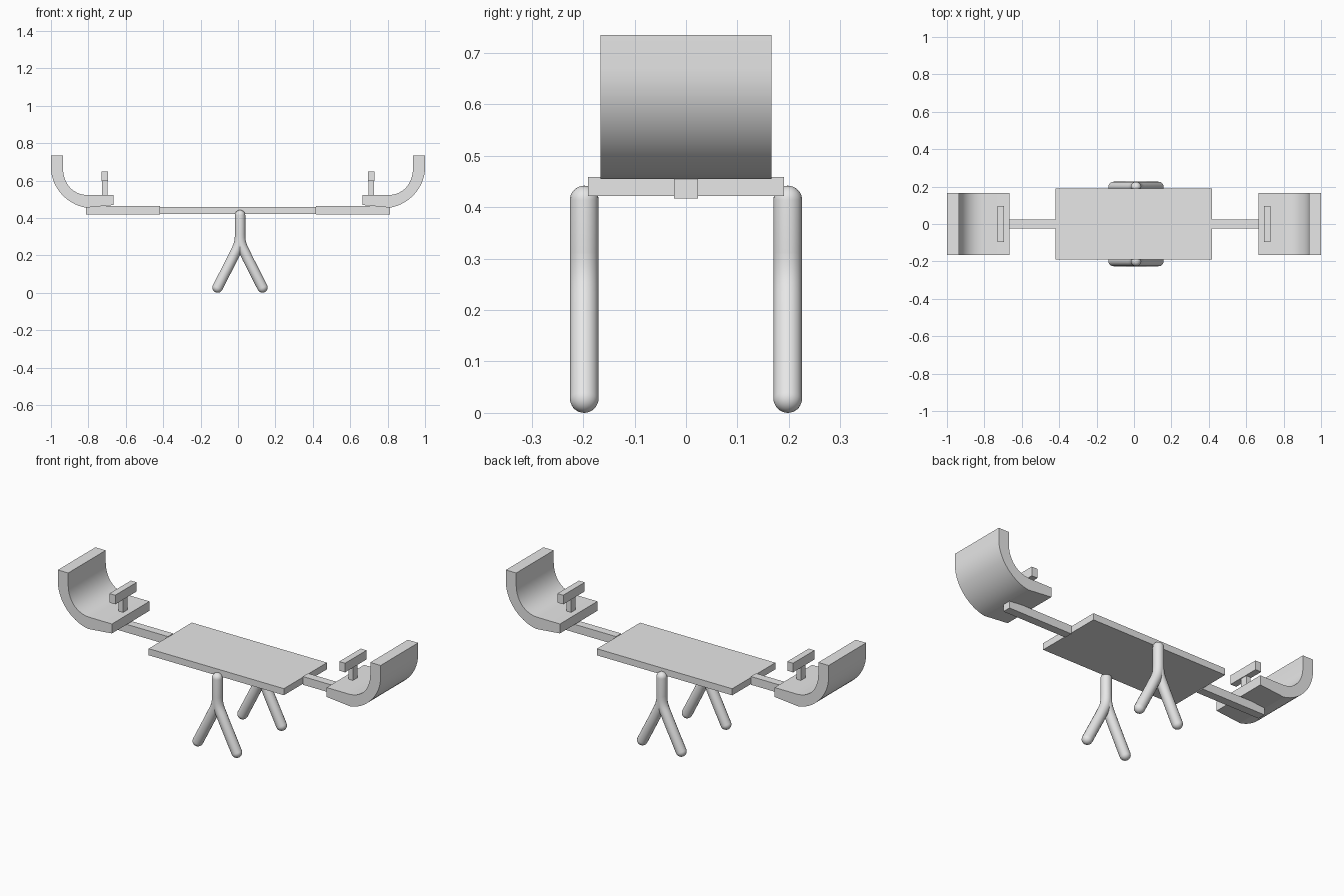
import bpy, bmesh, math
from mathutils import Vector

cube = bpy.data.objects.get("Cube")
if cube:
    bpy.data.objects.remove(cube, do_unlink=True)

grey = bpy.data.materials.new("light_grey")
grey.use_nodes = True
colour = (0.8, 0.8, 0.8, 1)
grey.diffuse_color = colour
grey.node_tree.nodes["Principled BSDF"].inputs["Base Color"].default_value = colour


def finish(name, mesh, angle):
    obj = bpy.data.objects.new(name, mesh)
    bpy.context.collection.objects.link(obj)
    mesh.materials.clear()
    mesh.materials.append(grey)
    bpy.ops.object.select_all(action='DESELECT')
    obj.select_set(True)
    bpy.context.view_layer.objects.active = obj
    bpy.ops.object.shade_smooth_by_angle(angle=math.radians(angle))
    return obj


def slab(name, profile, half_width):
    """Extrude an x-z profile evenly to both sides along y."""
    bm = bmesh.new()
    face = bm.faces.new([bm.verts.new((x, -half_width, z)) for x, z in profile])
    ext = bmesh.ops.extrude_face_region(bm, geom=[face])
    verts = [v for v in ext["geom"] if isinstance(v, bmesh.types.BMVert)]
    bmesh.ops.translate(bm, verts=verts, vec=(0, 2 * half_width, 0))
    bmesh.ops.recalc_face_normals(bm, faces=bm.faces)
    mesh = bpy.data.meshes.new(name)
    bm.to_mesh(mesh)
    bm.free()
    return finish(name, mesh, 12)


def box(name, x0, x1, half_width, z0, z1):
    return slab(name, [(x0, z0), (x1, z0), (x1, z1), (x0, z1)], half_width)


def bezier(a, b, c, d, steps=14):
    a, b, c, d = (Vector(p) for p in (a, b, c, d))
    return [a * (1-t)**3 + b * 3*t*(1-t)**2 + c * 3*t*t*(1-t) + d * t**3
            for t in (i / steps for i in range(steps + 1))]


def capsule_tube(name, path, radius, y):
    """Round tube along an x-z path with hemispherical ends."""
    rings = []
    first, last = (path[0] - path[1]).normalized(), (path[-1] - path[-2]).normalized()
    angles = [math.radians(a) for a in range(88, 0, -11)]
    for a in angles:
        rings.append((path[0] + first * radius * math.sin(a), math.cos(a)))
    rings += [(p, 1) for p in path]
    for a in reversed(angles):
        rings.append((path[-1] + last * radius * math.sin(a), math.cos(a)))
    curve = bpy.data.curves.new(name, 'CURVE')
    curve.dimensions = '3D'
    curve.bevel_depth = radius
    curve.bevel_resolution = 6
    curve.use_fill_caps = True
    spline = curve.splines.new('POLY')
    spline.points.add(len(rings) - 1)
    for point, (p, scale) in zip(spline.points, rings):
        point.co = (p.x, y, p.y, 1)
        point.radius = scale
    helper = bpy.data.objects.new(name + "_path", curve)
    bpy.context.collection.objects.link(helper)
    bpy.context.view_layer.update()
    graph = bpy.context.evaluated_depsgraph_get()
    mesh = bpy.data.meshes.new_from_object(helper.evaluated_get(graph))
    bpy.data.objects.remove(helper, do_unlink=True)
    return finish(name, mesh, 60)


# Central board
box("board", -0.42, 0.418, 0.191, 0.422, 0.459)

# Curved seat section: outer sweep, then inner sweep back up
outer = bezier((1, 0.67), (1, 0.56), (0.91, 0.47), (0.813, 0.455))
inner = bezier((0.80, 0.522), (0.885, 0.522), (0.936, 0.585), (0.936, 0.67))
seat = [(1, 0.735), *outer, (0.665, 0.469), (0.665, 0.522), *inner, (0.936, 0.735)]

# Arm, seat and T handle at each end
for side, s in (("left", 1), ("right", -1)):
    box(side + "_arm", s * 0.418, s * 0.812, 0.023, 0.417, 0.463)
    slab(side + "_seat", [(s * x, z) for x, z in seat], 0.166)
    box(side + "_handle_post", s * 0.698, s * 0.726, 0.02, 0.515, 0.6)
    box(side + "_handle_bar", s * 0.694, s * 0.73, 0.095, 0.597, 0.648)

# Forked stands: two bent tubes sharing one upright
for end, y in (("front", -0.198), ("back", 0.198)):
    for side, s in (("left", 1), ("right", -1)):
        cx = 0.011
        bend = bezier((cx, 0.31), (cx, 0.25), (cx + s * 0.018, 0.235),
                      (cx + s * 0.04, 0.185), 10)
        path = [Vector((cx, 0.414)), *bend, Vector((cx + s * 0.12, 0.028))]
        capsule_tube(f"{end}_{side}_leg", path, 0.028, y)
